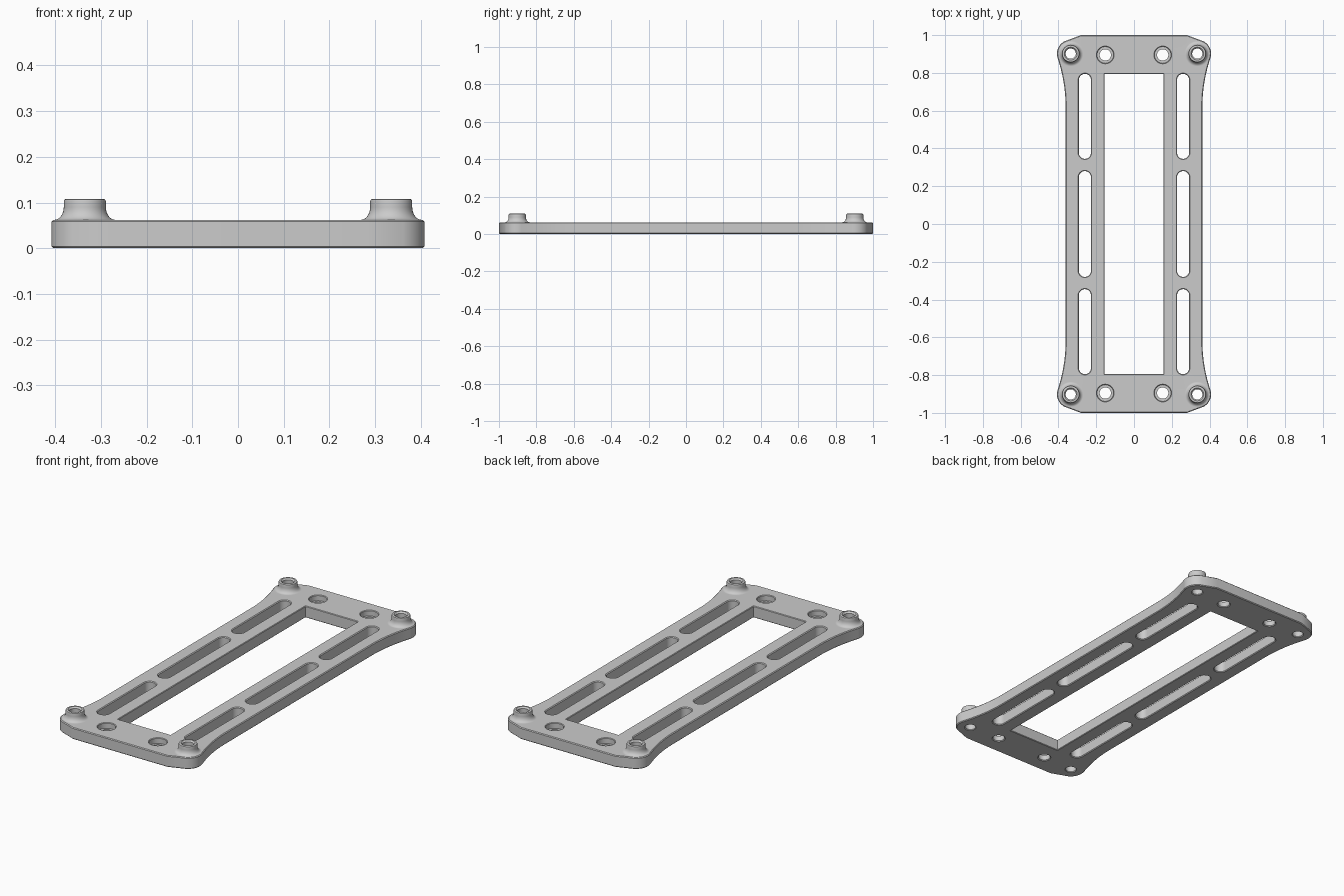
import bpy, bmesh
from math import sin, cos, pi, radians
from mathutils import Vector

cube = bpy.data.objects.get("Cube")
if cube:
    bpy.data.objects.remove(cube, do_unlink=True)

TOP = 0.062          # plate thickness
BOSS_X, BOSS_Y = 0.335, 0.902


def arc(cx, cy, r, start, end, steps):
    """Points along an arc, angles in degrees, both ends included."""
    angles = [radians(start + (end - start) * i / steps) for i in range(steps + 1)]
    return [Vector((cx + r * cos(a), cy + r * sin(a))) for a in angles]


def circle(cx, cy, r, steps=40):
    return arc(cx, cy, r, 0, 360, steps)[:-1]


def slot(cx, y0, y1, r):
    return arc(cx, y1 - r, r, 0, 180, 14) + arc(cx, y0 + r, r, 180, 360, 14)


def offset(points, d):
    """Move a counter-clockwise contour outward by d with mitred corners."""
    result = []
    for i, p in enumerate(points):
        a = (p - points[i - 1]).normalized()
        b = (points[(i + 1) % len(points)] - p).normalized()
        na, nb = Vector((a.y, -a.x)), Vector((b.y, -b.x))
        result.append(p + (na + nb) * (d / (1 + na.dot(nb))))
    return result


def mirror4(quarter):
    """Complete a contour from its +x +y quarter."""
    def flip(pts, sx, sy):
        return [Vector((p.x * sx, p.y * sy)) for p in pts]
    back = quarter[::-1]
    return quarter + flip(back, -1, 1) + flip(quarter, -1, -1) + flip(back, 1, -1)


bm = bmesh.new()
top_edges, bottom_edges = [], []


def ring(points, z):
    return [bm.verts.new((p.x, p.y, z)) for p in points]


def wall(levels):
    """Skin a stack of (contour, z) from the top cap to the bottom cap."""
    rings = [ring(pts, z) for pts, z in levels]
    n = len(rings[0])
    for upper, lower in zip(rings, rings[1:]):
        for i in range(n):
            j = (i + 1) % n
            bm.faces.new((upper[i], lower[i], lower[j], upper[j]))
    for verts, store in ((rings[0], top_edges), (rings[-1], bottom_edges)):
        for i in range(n):
            store.append(bm.edges.get((verts[i - 1], verts[i])))


def chamfered(points, top, bottom):
    """Straight wall with a chamfer at each cap; negative values shrink the cap."""
    wall([(offset(points, top), TOP), (points, TOP - abs(top)),
          (points, abs(bottom)), (offset(points, bottom), 0)])


# Outer edge: waisted sides flaring into round corners
flare = [Vector((0.362 + 0.0424 * t * t, 0.62 + 0.259 * t))
         for t in (i / 14 for i in range(14))]
corner = arc(BOSS_X, BOSS_Y, 0.073, -18, 75, 18)
chamfered(mirror4(flare + corner + [Vector((0.28, 1.0))]), -0.004, -0.004)

# Central window
chamfered(mirror4([Vector((0.155, 0.794))]), 0.003, 0.003)

# Three lightening slots on each side
for x in (-0.26, 0.26):
    for y0, y1 in ((-0.795, -0.345), (-0.28, 0.28), (0.345, 0.795)):
        chamfered(slot(x, y0, y1, 0.032), 0.004, 0.004)

# Raised corner bosses: fillet kept inside the corner, rim, countersunk through hole
fillet = [(0.067 - 0.021 * sin(a), TOP + 0.028 * (1 - cos(a)))
          for a in (i * pi / 16 for i in range(9))]
boss = fillet + [(0.046, 0.103), (0.0445, 0.1065), (0.041, 0.108), (0.034, 0.108),
                 (0.027, 0.1), (0.027, 0.004), (0.03, 0)]

# Counterbored screw holes
bore = [(0.047, TOP), (0.044, TOP - 0.003), (0.044, 0.032),
        (0.03, 0.032), (0.03, 0.004), (0.034, 0)]

for sx in (-1, 1):
    for sy in (-1, 1):
        for profile, x, y in ((boss, BOSS_X, BOSS_Y), (bore, 0.152, 0.895)):
            wall([(circle(x * sx, y * sy, r), z) for r, z in profile])

# Flat top and underside around all openings
for edges in (top_edges, bottom_edges):
    bmesh.ops.triangle_fill(bm, use_beauty=True, use_dissolve=False, edges=edges)
bmesh.ops.recalc_face_normals(bm, faces=bm.faces[:])

mesh = bpy.data.meshes.new("mounting_plate")
bm.to_mesh(mesh)
bm.free()
plate = bpy.data.objects.new("mounting_plate", mesh)
bpy.context.collection.objects.link(plate)

# Plain grey finish
grey = bpy.data.materials.new("plain_grey")
grey.use_nodes = True
colour = (0.6, 0.6, 0.6, 1)
grey.diffuse_color = colour
grey.node_tree.nodes["Principled BSDF"].inputs["Base Color"].default_value = colour
mesh.materials.append(grey)

bpy.ops.object.select_all(action="DESELECT")
plate.select_set(True)
bpy.context.view_layer.objects.active = plate
bpy.ops.object.shade_smooth_by_angle(angle=radians(30))
weighted = plate.modifiers.new("flat_caps", "WEIGHTED_NORMAL")
weighted.keep_sharp = True
